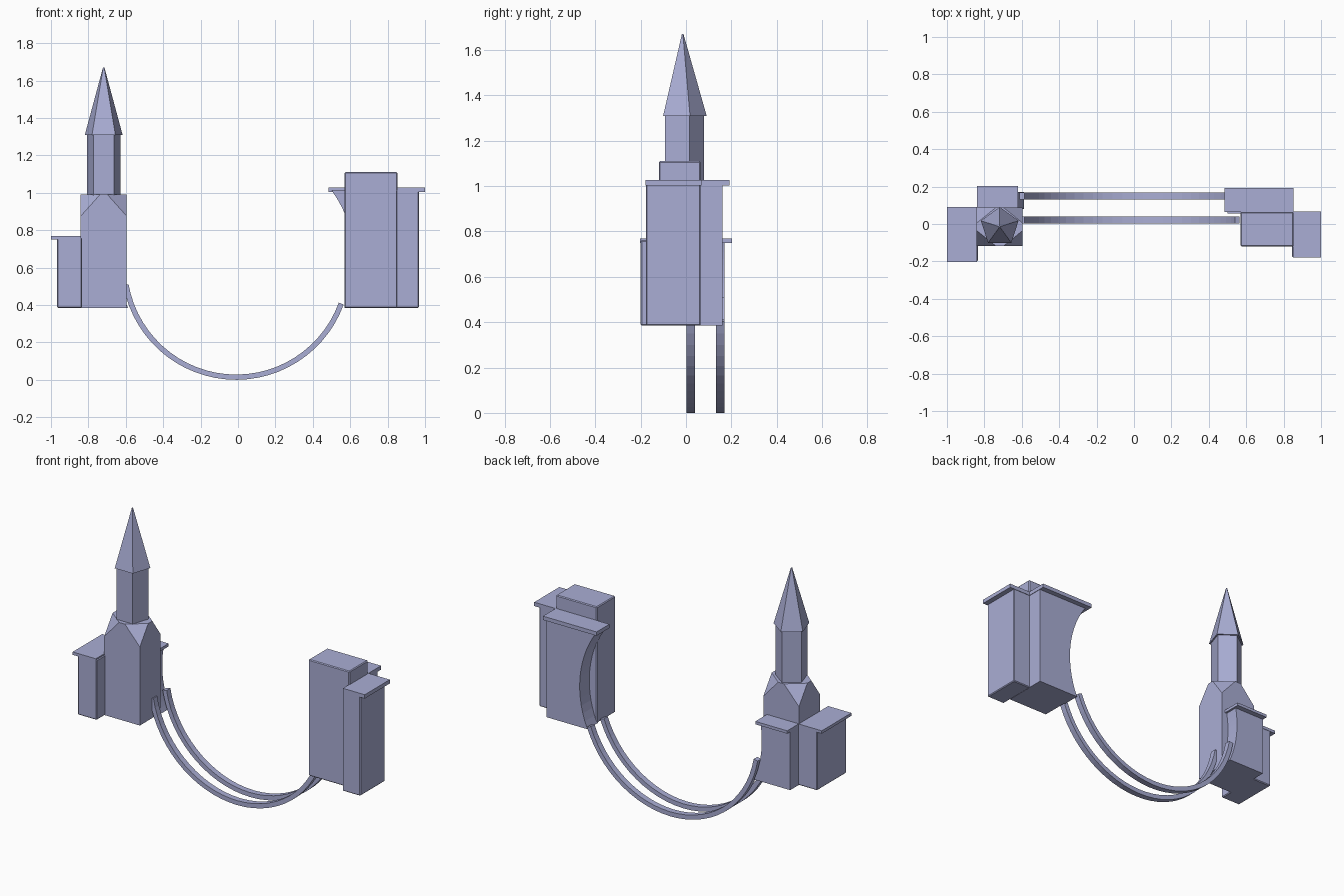
import bpy, bmesh, math

cube = bpy.data.objects.get("Cube")
if cube:
    bpy.data.objects.remove(cube, do_unlink=True)

stone = bpy.data.materials.new("lavender_stone")
stone.use_nodes = True
COLOR = (0.40, 0.42, 0.66, 1)
stone.diffuse_color = COLOR
stone.node_tree.nodes["Principled BSDF"].inputs["Base Color"].default_value = COLOR


def finish(name, bm, bevel=0):
    bmesh.ops.recalc_face_normals(bm, faces=bm.faces)
    mesh = bpy.data.meshes.new(name)
    bm.to_mesh(mesh)
    bm.free()
    mesh.materials.append(stone)
    obj = bpy.data.objects.new(name, mesh)
    bpy.context.collection.objects.link(obj)
    if bevel:
        mod = obj.modifiers.new("soft_edges", 'BEVEL')
        mod.width, mod.segments = bevel, 1
    return obj


def prism(name, profile, y0, y1, bevel=0):
    """Extrude an (x, z) outline from y0 to y1."""
    bm = bmesh.new()
    face = bm.faces.new([bm.verts.new((x, y0, z)) for x, z in profile])
    ext = bmesh.ops.extrude_face_region(bm, geom=[face])
    verts = [v for v in ext["geom"] if isinstance(v, bmesh.types.BMVert)]
    bmesh.ops.translate(bm, verts=verts, vec=(0, y1 - y0, 0))
    return finish(name, bm, bevel)


def box(name, x0, x1, y0, y1, z0, z1, bevel=0.005):
    return prism(name, [(x0, z0), (x1, z0), (x1, z1), (x0, z1)], y0, y1, bevel)


def pentagon(name, r0, r1, z0, z1):
    bm = bmesh.new()
    bmesh.ops.create_cone(bm, cap_ends=True, segments=5, radius1=r0, radius2=r1, depth=z1 - z0)
    # point one corner toward the back
    top = max(bm.verts, key=lambda v: v.co.xy.length)
    turn = math.pi / 2 - math.atan2(top.co.y, top.co.x)
    for v in bm.verts:
        x, y = v.co.xy
        v.co.x = x * math.cos(turn) - y * math.sin(turn) + TOWER_X
        v.co.y = x * math.sin(turn) + y * math.cos(turn) + TOWER_Y
        v.co.z += (z0 + z1) / 2
    return finish(name, bm)


FLOOR = 0.385
RING_X = -0.01
TOWER_X, TOWER_Y = -0.718, -0.015

# Right tower: square shaft with chamfered broach top
bm = bmesh.new()
hx, hy, flat = 0.123, 0.103, 0.02
points = []
for sx in (-1, 1):
    for sy in (-1, 1):
        points += [(sx * hx, sy * hy, FLOOR), (sx * hx, sy * hy, 0.875),
                   (sx * hx, sy * flat, 0.99), (sx * flat, sy * hy, 0.99)]
for x, y, z in points:
    bm.verts.new((x + TOWER_X, y + TOWER_Y, z))
bmesh.ops.convex_hull(bm, input=list(bm.verts))
bmesh.ops.dissolve_limit(bm, angle_limit=0.02, verts=bm.verts, edges=bm.edges)
finish("tower_base", bm)
pentagon("tower_shaft", 0.095, 0.095, 0.9, 1.32)
pentagon("tower_spire", 0.106, 0.004, 1.31, 1.67)

# Blocks beside the towers with their flat roofs
box("right_annex", -0.967, -0.835, -0.2, 0.088, FLOOR, 0.76)
box("right_annex_roof", -1.0, -0.84, -0.202, 0.09, 0.75, 0.768, 0)
box("left_block", 0.57, 0.853, -0.12, 0.065, FLOOR, 1.11)
box("left_annex", 0.845, 0.968, -0.177, 0.065, FLOOR, 1.015)
box("left_annex_roof", 0.85, 1.0, -0.179, 0.068, 1.003, 1.027, 0)


def hollow_block(name, side, outer_x, y0, y1, z1):
    """Rear block whose inner face is a concave arc."""
    arc = []
    for i in range(15):
        z = FLOOR + (z1 - FLOOR) * i / 14
        arc.append((RING_X + side * math.sqrt(0.632 ** 2 - (z - 0.64) ** 2), z))
    prism(name, arc + [(outer_x, z1), (outer_x, FLOOR)], y0, y1)


hollow_block("left_rear_block", 1, 0.85, 0.055, 0.16, 1.015)
box("left_rear_roof", 0.483, 0.853, 0.065, 0.192, 1.003, 1.027, 0)
hollow_block("right_rear_block", -1, -0.838, 0.08, 0.17, 0.76)
box("right_rear_roof", -0.84, -0.62, 0.085, 0.202, 0.75, 0.768, 0)

# Two hanging curved rails
STEPS = 28
START, END = math.radians(190), math.radians(340)
angles = [START + (END - START) * i / STEPS for i in range(STEPS + 1)]
for name, y0 in (("front_rail", 0.002), ("rear_rail", 0.132)):
    rail = []
    for radius, order in ((0.612, angles), (0.584, angles[::-1])):
        rail += [(RING_X + radius * math.cos(a), 0.612 + radius * math.sin(a)) for a in order]
    prism(name, rail, y0, y0 + 0.037)
